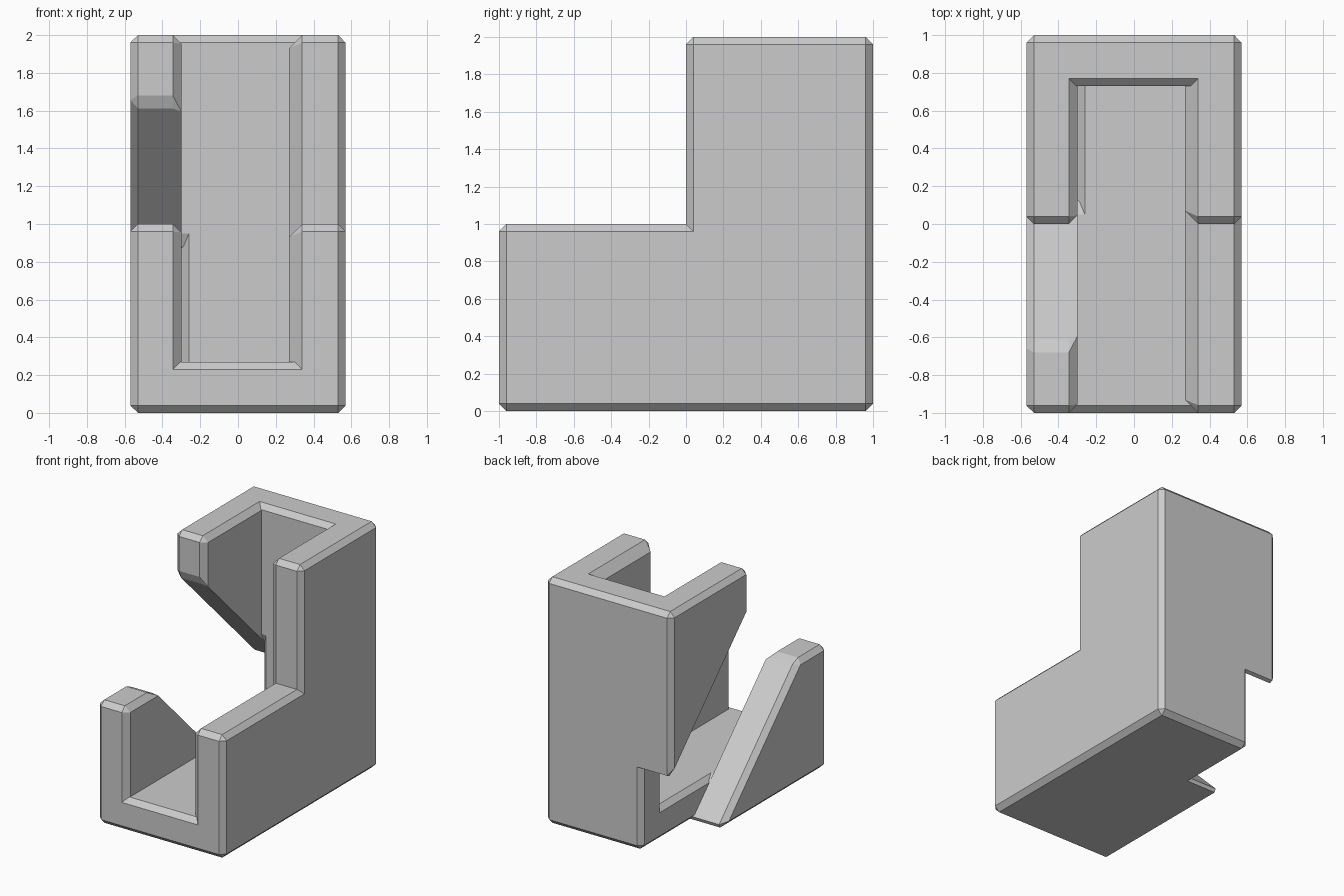
import bpy
import bmesh
from mathutils import Vector
from mathutils.geometry import intersect_line_line_2d  # noqa: F401

if "Cube" in bpy.data.objects:
    bpy.data.objects.remove(bpy.data.objects["Cube"])

grey = bpy.data.materials.new("light grey")
grey.use_nodes = True
grey.diffuse_color = (0.6, 0.6, 0.6, 1)
grey.node_tree.nodes["Principled BSDF"].inputs["Base Color"].default_value = (0.6, 0.6, 0.6, 1)

BEVEL = 0.04


def cross(a, b):
    return a.x * b.y - a.y * b.x


def corners(poly):
    """Each corner with the unit directions into and out of it."""
    pts = [Vector(p) for p in poly]
    for i, p in enumerate(pts):
        q = pts[(i + 1) % len(pts)]
        yield p, (p - pts[i - 1]).normalized(), (q - p).normalized()


def cut(poly, c=BEVEL):
    """Chamfer the convex corners; every corner yields two points."""
    out = []
    for p, a, b in corners(poly):
        convex = cross(a, b) > 0
        out += [p - a * c, p + b * c] if convex else [p, p]
    return out


def inset(poly, d=BEVEL, keep=None):
    """Move every edge inward by d, except edge number keep; corners doubled."""
    out = []
    n = len(poly)
    for i, (p, a, b) in enumerate(corners(poly)):
        da = 0 if (i - 1) % n == keep else d
        db = 0 if i == keep else d
        # solve for the point at distance da from edge a and db from edge b
        q = p + (b * da - a * db) / cross(a, b)
        out += [q, q]
    return out


def loft(name, sections):
    """Skin matching (y, z) sections placed along x."""
    bm = bmesh.new()
    rings = [[bm.verts.new((x, p[0], p[1])) for p in pts] for x, pts in sections]
    n = len(rings[0])
    for r, s in zip(rings, rings[1:]):
        for i in range(n):
            j = (i + 1) % n
            bm.faces.new((r[i], r[j], s[j], s[i]))
    bm.faces.new(rings[0])
    bm.faces.new(rings[-1])
    bmesh.ops.remove_doubles(bm, verts=bm.verts, dist=0.0005)
    bmesh.ops.recalc_face_normals(bm, faces=bm.faces)
    mesh = bpy.data.meshes.new(name)
    bm.to_mesh(mesh)
    bm.free()
    mesh.materials.append(grey)
    obj = bpy.data.objects.new(name, mesh)
    bpy.context.collection.objects.link(obj)
    return obj


# Profiles as (y, z), counter-clockwise
side = [(-1, 0), (1, 0), (1, 2), (0, 2), (0, 1), (-1, 1)]
spine = [(-1, 0), (1, 0), (1, 2), (0.73, 2), (0.73, 0.27), (-1, 0.27)]
lower = [(-1, 0), (0.36, 0), (-0.64, 1), (-1, 1)]
upper = [(1, 0.64), (1, 2), (0, 2), (0, 1.64)]

# Full side wall, with a wider chamfer around the channel mouth
loft("left_wall", [(0.57, inset(side)), (0.53, cut(side)),
                   (0.34, cut(side)), (0.27, inset(side, 0.07))])

# Floor and back joined in one angle piece
loft("floor_and_back", [(0.34, cut(spine)), (-0.26, cut(spine)), (-0.30, inset(spine))])

# Split wall: two pieces either side of the diagonal gap
for name, poly, slope in (("lower_right_wall", lower, 1), ("upper_right_wall", upper, 3)):
    loft(name, [(-0.57, inset(poly)), (-0.53, cut(poly)),
                (-0.345, cut(poly)), (-0.30, inset(poly, 0.045, slope))])

# Roots joining the split wall to the floor and the back
lower_root = cut([(-1, 0), (0.36, 0), (0.09, 0.27), (-1, 0.27)])
upper_root = cut([(1, 0.64), (1, 2), (0.73, 2), (0.73, 0.91)])
for name, pts in (("lower_wall_root", lower_root), ("upper_wall_root", upper_root)):
    loft(name, [(-0.345, pts), (-0.26, pts)])
